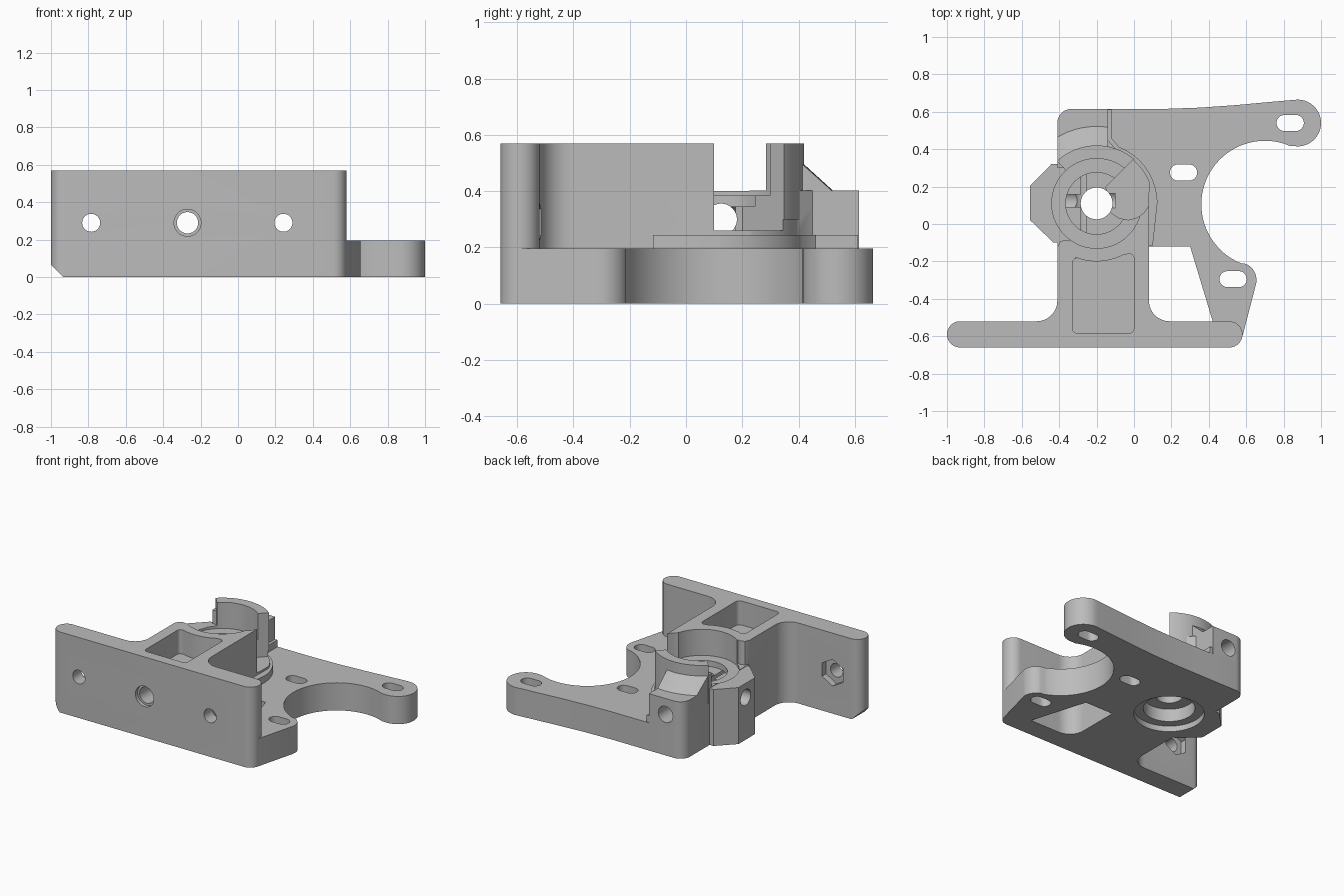
import bpy, bmesh, math
from mathutils import Matrix, Vector

if "Cube" in bpy.data.objects:
    bpy.data.objects.remove(bpy.data.objects["Cube"])

CX, CY = -0.2, 0.11          # bearing axis
grey = bpy.data.materials.new("grey plastic")
grey.diffuse_color = (0.5, 0.5, 0.5, 1)
grey.use_nodes = True
grey.node_tree.nodes["Principled BSDF"].inputs["Base Color"].default_value = grey.diffuse_color


def arc(cx, cy, r, a0, a1, n=16):
    return [(cx + r * math.cos(math.radians(a0 + (a1 - a0) * i / n)),
             cy + r * math.sin(math.radians(a0 + (a1 - a0) * i / n))) for i in range(n + 1)]


def finish(name, bm):
    bmesh.ops.recalc_face_normals(bm, faces=bm.faces)
    me = bpy.data.meshes.new(name)
    bm.to_mesh(me)
    bm.free()
    ob = bpy.data.objects.new(name, me)
    bpy.context.collection.objects.link(ob)
    return ob


def prism(name, pts, z0, z1):
    bm = bmesh.new()
    f = bm.faces.new([bm.verts.new((x, y, z0)) for x, y in pts])
    ex = bmesh.ops.extrude_face_region(bm, geom=[f])
    bmesh.ops.translate(bm, vec=(0, 0, z1 - z0),
                        verts=[v for v in ex["geom"] if isinstance(v, bmesh.types.BMVert)])
    return finish(name, bm)


def rod(name, p, q, r, r2=None, n=40):
    p, q = Vector(p), Vector(q)
    d = q - p
    bm = bmesh.new()
    m = Matrix.Translation((p + q) / 2) @ d.to_track_quat('Z', 'Y').to_matrix().to_4x4()
    bmesh.ops.create_cone(bm, cap_ends=True, segments=n, radius1=r,
                          radius2=r if r2 is None else r2, depth=d.length, matrix=m)
    return finish(name, bm)


def combine(a, b, op):
    mod = a.modifiers.new(op.lower(), 'BOOLEAN')
    mod.object, mod.operation, mod.solver = b, op, 'EXACT'
    bpy.context.view_layer.objects.active = a
    bpy.ops.object.modifier_apply(modifier=mod.name)
    bpy.data.objects.remove(b, do_unlink=True)


def box(name, x0, x1, y0, y1, z0, z1):
    return prism(name, [(x0, y0), (x1, y0), (x1, y1), (x0, y1)], z0, z1)


# motor plate with two ears and the round motor cutout
corner = arc(-0.335, 0.54, 0.075, 180, 90, 8)
plate = prism("motor_plate",
              corner + [(0.15, 0.615), (0.35, 0.622), (0.55, 0.636), (0.7, 0.65)]
              + arc(0.875, 0.54, 0.125, 98, -100, 24)
              + arc(0.70, 0.105, 0.34, 66, 248, 40)
              + arc(0.56, -0.3, 0.095, 66, -12, 8)
              + [(0.58, -0.6), (0.445, -0.6), (0.30, -0.12), (-0.41, -0.12)], 0, 0.196)

# mounting wall with rounded ends
wall = prism("mounting_wall", arc(-0.93, -0.59, 0.07, 270, 90) + arc(0.51, -0.59, 0.07, 90, -90),
             0, 0.57)

# neck that joins wall and bearing seat, with large fillets
neck = prism("neck", [(-0.52, -0.58)] + arc(-0.52, -0.41, 0.11, 270, 360, 12)
             + [(-0.41, -0.125), (-0.395, -0.095), (-0.37, -0.085), (-0.345, -0.09), (-0.2, 0.1),
                (0.08, 0.1)]
             + arc(0.19, -0.41, 0.11, 180, 270, 12) + [(0.19, -0.58)], 0, 0.57)

# bearing seat block and low ledge around it
seat = prism("bearing_seat", corner + [(-0.14, 0.615), (-0.14, 0.45)]
             + arc(CX, CY, 0.305, 70, 22, 16) + [(0.08, 0.1), (0.08, -0.13), (-0.41, -0.13)], 0, 0.403)
ledge = prism("ledge", [(-0.3, 0.612), (-0.12, 0.612), (-0.12, 0.46)]
              + arc(CX, CY, 0.325, 68, 0, 20) + [(0.1, -0.118), (-0.3, -0.118)], 0.01, 0.245)

# side block with chamfered corners
side = prism("side_block", [(-0.3, -0.1), (-0.43, -0.1), (-0.555, 0.02), (-0.555, 0.205),
                            (-0.44, 0.322), (-0.3, 0.322)], 0, 0.4)

# curved guard wall and its conical gusset
guard = prism("guard_wall", arc(CX, CY, 0.31, 45, 133, 24) + arc(CX, CY, 0.235, 133, 45, 24), 0.3, 0.57)
gusset = rod("gusset", (CX, CY, 0.35), (CX, CY, 0.5), 0.47, 0.305, 64)
combine(gusset, box("clip", -0.41, -0.14, 0.3, 0.61, 0.3, 0.6), 'INTERSECT')

body = plate
body.name = "bracket_body"
for part in (wall, neck, seat, ledge, side, guard, gusset):
    combine(body, part, 'UNION')

cuts = []
# bearing steps, shaft hole and underside recess
for r, z0, z1 in ((0.24, 0.385, 0.7), (0.165, 0.345, 0.7), (0.085, -0.1, 0.7),
                  (0.225, -0.1, 0.04), (0.165, -0.1, 0.13)):
    cuts.append(rod("bore", (CX, CY, z0), (CX, CY, z1), r, n=56))
# gear opening on the right
cuts.append(prism("gear_opening", [(-0.15, 0.2), (0.05, 0.4), (0.16, 0.4), (0.16, 0.101), (0.08, 0.1),
                                   (0.055, 0.062), (0.02, 0.035), (-0.03, 0.022), (-0.08, 0.032),
                                   (-0.13, 0.065)], 0.26, 0.7))
# pocket in the neck, its back side follows the bearing
cuts.append(prism("pocket", arc(-0.30, -0.555, 0.03, 180, 270, 6) + arc(-0.03, -0.555, 0.03, 270, 360, 6)
                  + arc(-0.025, -0.185, 0.025, 0, 90, 6) + arc(CX, CY, 0.31, 298, 248, 14)
                  + arc(-0.305, -0.21, 0.025, 90, 180, 6), 0.4, 0.7))
# slots in the plate
for x, y in ((0.265, 0.275), (0.835, 0.54), (0.53, -0.295)):
    cuts.append(prism("slot", arc(x - 0.03, y, 0.043, 90, 270) + arc(x + 0.03, y, 0.043, 270, 450),
                      -0.1, 0.24))
# long hole from front to back with a countersink, and the side hole
cuts.append(rod("long_hole", (-0.27, -0.8, 0.29), (-0.27, 0.8, 0.29), 0.057))
cuts.append(rod("countersink", (-0.27, -0.7, 0.29), (-0.27, -0.635, 0.29), 0.072))
cuts.append(rod("side_hole", (-0.7, 0.125, 0.3), (-0.1, 0.125, 0.3), 0.056))
# screw holes with hexagonal nut traps
for x in (-0.785, 0.243):
    cuts.append(rod("screw_hole", (x, -0.8, 0.29), (x, -0.4, 0.29), 0.048))
    cuts.append(rod("nut_trap", (x, -0.565, 0.29), (x, -0.4, 0.29), 0.095, n=6))
# chamfer on the wall's lower left corner
bevel = box("corner_chamfer", -0.06, 0.06, -0.7, -0.5, -0.06, 0.06)
bevel.data.transform(Matrix.Translation((-1.01, 0, -0.01)) @ Matrix.Rotation(math.pi / 4, 4, 'Y'))
cuts.append(bevel)
for c in cuts:
    combine(body, c, 'DIFFERENCE')

body.data.materials.clear()
body.data.materials.append(grey)
for f in body.data.polygons:
    f.material_index = 0
bpy.ops.object.select_all(action='DESELECT')
body.select_set(True)
bpy.context.view_layer.objects.active = body
bpy.ops.object.shade_smooth_by_angle(angle=math.radians(30))
